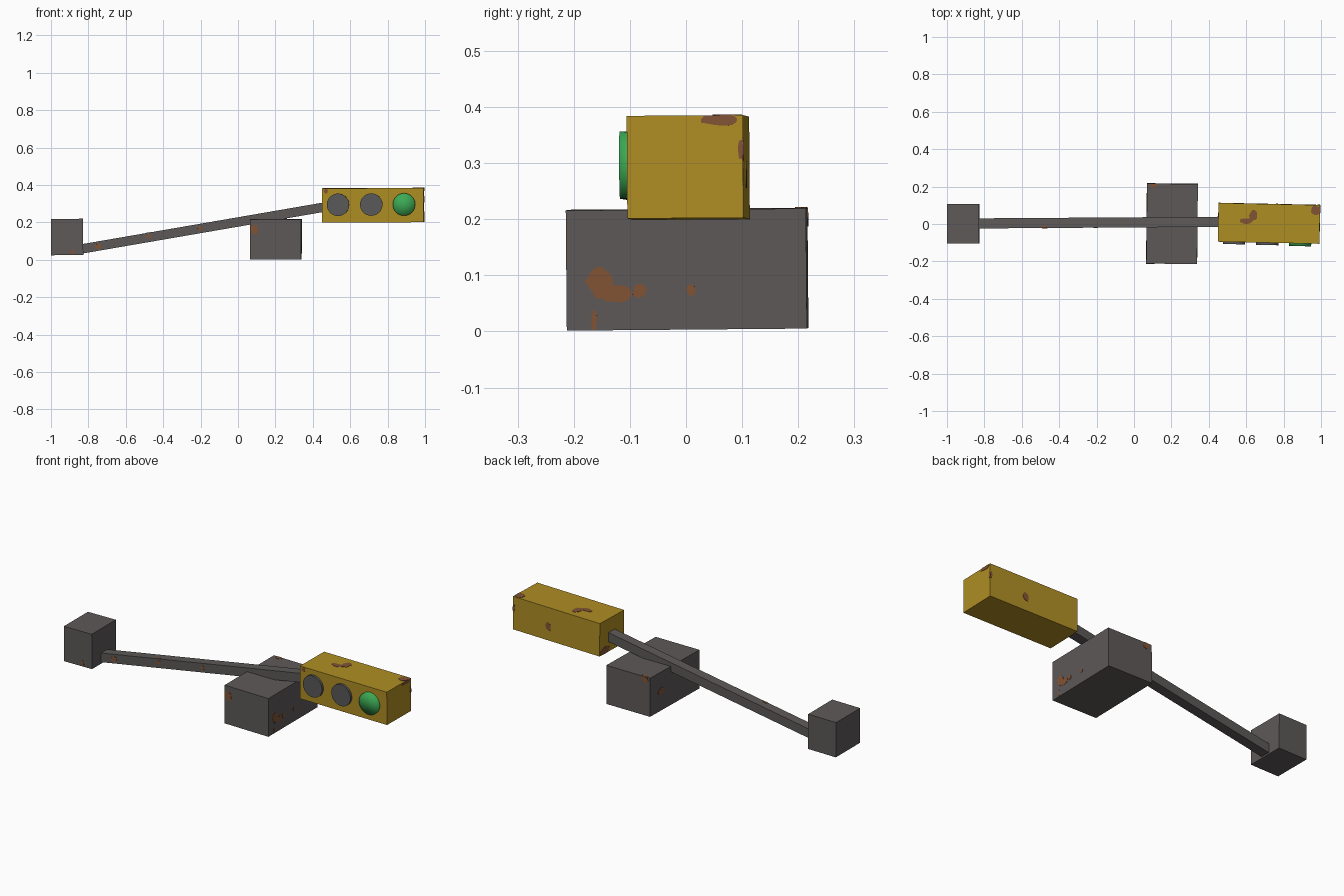
import bpy, bmesh, math, random
from mathutils import Matrix, Vector, Euler

if "Cube" in bpy.data.objects:
    bpy.data.objects.remove(bpy.data.objects["Cube"])

random.seed(4)


def material(name, rgb):
    m = bpy.data.materials.new(name)
    m.diffuse_color = (*rgb, 1)
    m.use_nodes = True
    m.node_tree.nodes["Principled BSDF"].inputs["Base Color"].default_value = m.diffuse_color
    return m


GREY = material("weathered grey", (0.11, 0.10, 0.098))
LENS = material("dark lens", (0.10, 0.10, 0.105))
YELLOW = material("signal yellow", (0.43, 0.27, 0.017))
GREEN = material("lit green", (0.045, 0.40, 0.09))
RUST = material("rust brown", (0.22, 0.088, 0.035))


def make_object(name, bm, mat):
    mesh = bpy.data.meshes.new(name)
    bmesh.ops.recalc_face_normals(bm, faces=bm.faces)
    bm.to_mesh(mesh)
    bm.free()
    mesh.materials.append(mat)
    ob = bpy.data.objects.new(name, mesh)
    bpy.context.collection.objects.link(ob)
    return ob


def box(name, centre, size, mat, rot=(0, 0, 0)):
    """Slightly tilted block; returns its frame for attaching details."""
    frame = Matrix.Translation(centre) @ Euler([math.radians(a) for a in rot]).to_matrix().to_4x4()
    bm = bmesh.new()
    bmesh.ops.create_cube(bm, size=1, matrix=frame @ Matrix.Diagonal((*size, 1)))
    make_object(name, bm, mat)
    return frame, size


def rust(name, block, axis, side, blobs):
    """Thin irregular plates on one face; blobs are (u, v, ru, rv) from the face centre."""
    frame, size = block
    ua, va = [a for a in range(3) if a != axis]
    bm = bmesh.new()
    for u, v, ru, rv in blobs:
        ring = []
        for i in range(14):
            a = math.tau * i / 14
            r = random.uniform(0.8, 1.1)
            p = Vector((0, 0, 0))
            p[ua] = max(-size[ua] / 2, min(size[ua] / 2, u + ru * r * math.cos(a)))
            p[va] = max(-size[va] / 2, min(size[va] / 2, v + rv * r * math.sin(a)))
            p[axis] = side * size[axis] / 2
            ring.append(p)
        out = Vector((0, 0, 0))
        out[axis] = side * 0.0015
        low = [bm.verts.new(frame @ (p - out)) for p in ring]
        top = [bm.verts.new(frame @ (p + out)) for p in ring]
        bm.faces.new(low[::-1])
        bm.faces.new(top)
        for i in range(14):
            j = (i + 1) % 14
            bm.faces.new((low[i], low[j], top[j], top[i]))
    make_object(name, bm, RUST)


# Main blocks
foot = box("foot_block", (-0.914, 0.002, 0.122), (0.172, 0.212, 0.194), GREY, (0, -0.5, 0))
base = box("base_block", (0.203, 0.002, 0.111), (0.272, 0.428, 0.214), GREY, (0.5, 0.3, -0.6))
housing = box("signal_housing", (0.722, 0.004, 0.292), (0.543, 0.207, 0.183), YELLOW, (0.4, -0.3, -1.2))

# Sloping pole between foot and housing
start, end = Vector((-0.86, 0.003, 0.054)), Vector((0.48, 0.012, 0.285))
d = end - start
pole = box("pole", (start + end) / 2, (d.length, 0.054, 0.05), GREY,
           (0, -math.degrees(math.atan2(d.z, d.x)), math.degrees(math.atan2(d.y, d.x))))

# Three round lamps on the front of the housing
frame, size = housing
for name, x, depth, mat in (("left_lamp", -0.185, 0.012, LENS), ("middle_lamp", -0.007, 0.013, LENS),
                            ("right_lamp", 0.168, 0.015, GREEN)):
    length = depth + 0.02
    place = (frame @ Matrix.Translation((x, -size[1] / 2 - depth + length / 2, 0.004))
             @ Matrix.Rotation(math.pi / 2, 4, 'X'))
    bm = bmesh.new()
    bmesh.ops.create_cone(bm, cap_ends=True, cap_tris=True, segments=32, radius1=0.06,
                          radius2=0.06, depth=length, matrix=place)
    lamp = make_object(name, bm, mat)
    if mat == GREEN:
        lamp.data.shade_smooth()

# Rust patches on the housing
rust("housing_top_rust", housing, 2, 1, [(-0.12, 0.01, 0.035, 0.018), (-0.085, 0.04, 0.022, 0.03),
                                         (0.25, 0.075, 0.028, 0.025)])
rust("housing_front_rust", housing, 1, -1, [(-0.25, 0.078, 0.012, 0.014)])
rust("housing_end_rust", housing, 0, 1, [(0.062, 0.085, 0.034, 0.014), (0.1, 0.03, 0.005, 0.02)])
rust("housing_back_rust", housing, 1, 1, [(0.05, -0.015, 0.018, 0.025), (0.265, 0.03, 0.008, 0.02)])
rust("housing_inner_rust", housing, 0, -1, [(0.06, -0.075, 0.04, 0.022)])

# Rust patches on the base
rust("base_side_rust", base, 0, 1, [(-0.155, -0.02, 0.024, 0.03), (-0.125, -0.042, 0.028, 0.016),
                                    (-0.083, -0.037, 0.012, 0.013), (0.008, -0.037, 0.008, 0.012),
                                    (-0.165, -0.09, 0.005, 0.02)])
rust("base_front_rust", base, 1, -1, [(-0.118, 0.06, 0.024, 0.018), (-0.11, 0.045, 0.017, 0.02)])
rust("base_back_rust", base, 1, 1, [(-0.105, 0.09, 0.02, 0.018)])
rust("base_top_rust", base, 2, 1, [(-0.1, 0.204, 0.02, 0.012)])
rust("base_inner_rust", base, 0, -1, [(0.12, 0.0, 0.025, 0.02)])

# Rust patches on the foot and pole
rust("foot_rust", foot, 1, -1, [(0.028, -0.08, 0.008, 0.018)])
rust("pole_front_rust", pole, 1, -1, [(-0.565, 0, 0.018, 0.016), (-0.29, 0.005, 0.015, 0.01),
                                      (-0.015, 0.0, 0.01, 0.016)])
rust("pole_top_rust", pole, 2, 1, [(-0.29, -0.02, 0.015, 0.007)])
